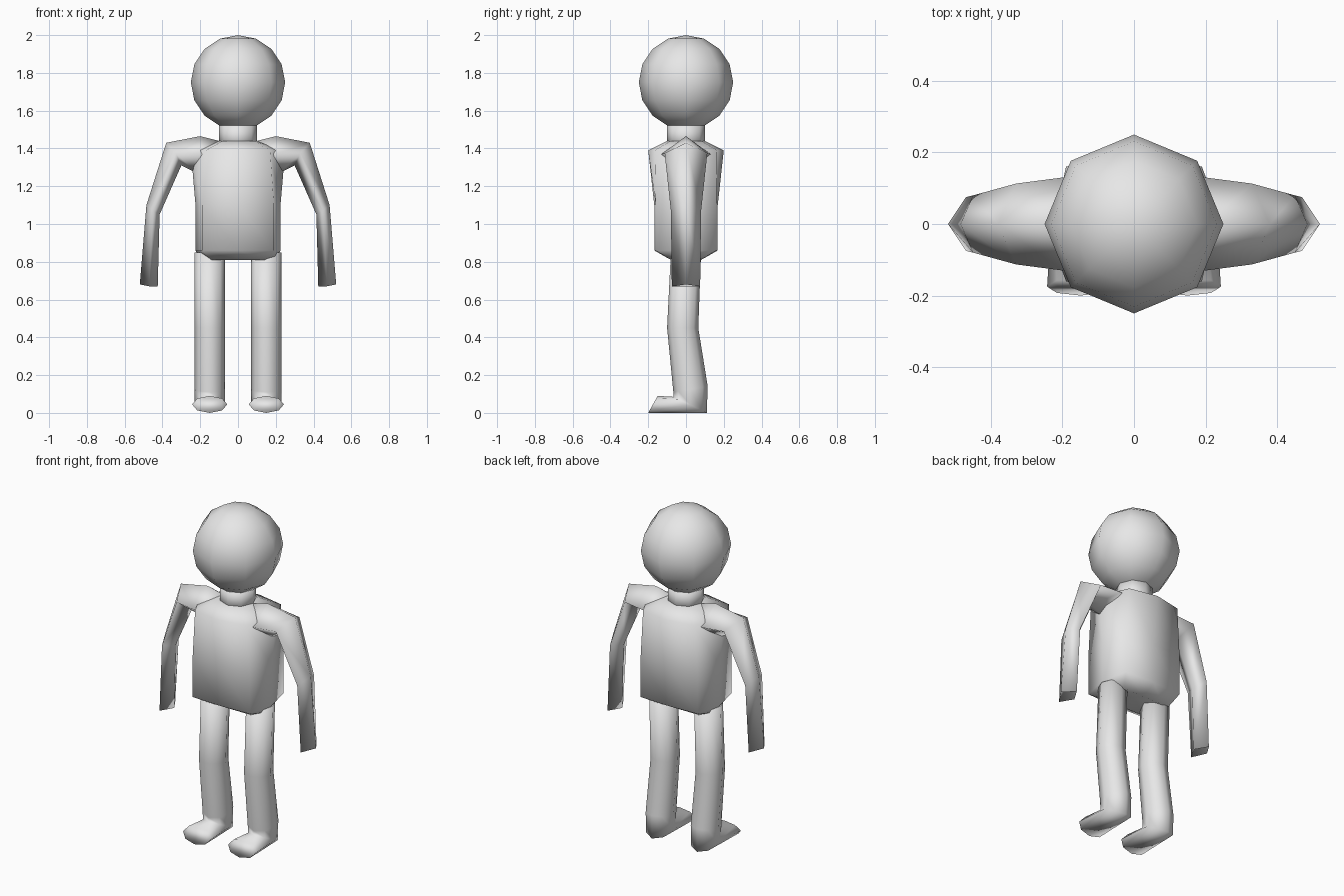
import bpy, bmesh, math

if "Cube" in bpy.data.objects:
    bpy.data.objects.remove(bpy.data.objects["Cube"])

grey = bpy.data.materials.new("plain grey")
grey.diffuse_color = (0.8, 0.8, 0.8, 1)
grey.use_nodes = True
grey.node_tree.nodes["Principled BSDF"].inputs["Base Color"].default_value = grey.diffuse_color


def finish(name, bm):
    bmesh.ops.recalc_face_normals(bm, faces=bm.faces)
    me = bpy.data.meshes.new(name)
    bm.to_mesh(me)
    bm.free()
    me.materials.append(grey)
    for p in me.polygons:
        p.use_smooth = True
    ob = bpy.data.objects.new(name, me)
    bpy.context.collection.objects.link(ob)
    return ob


def loft(name, rings, end=None):
    """Skin rings of equal point count; close the end to a point if given."""
    bm = bmesh.new()
    rows = [[bm.verts.new(p) for p in r] for r in rings]
    n = len(rows[0])
    for a, b in zip(rows, rows[1:]):
        for i in range(n):
            j = (i + 1) % n
            bm.faces.new((a[i], a[j], b[j], b[i]))
    bm.faces.new(rows[0])
    if end:
        tip = bm.verts.new(end)
        for i in range(n):
            bm.faces.new((rows[-1][i], rows[-1][(i + 1) % n], tip))
    else:
        bm.faces.new(rows[-1])
    return finish(name, bm)


def octagon(z, side, cx, cy, depth):
    """Eight-sided body section: side, corner and centre extents."""
    return [(side, 0, z), (cx, cy, z), (0, depth, z), (-cx, cy, z),
            (-side, 0, z), (-cx, -cy, z), (0, -depth, z), (cx, -cy, z)]


# Head: eight-sided ball
bm = bmesh.new()
bmesh.ops.create_uvsphere(bm, u_segments=8, v_segments=8, radius=0.25)
bmesh.ops.translate(bm, verts=bm.verts, vec=(0, 0, 1.75))
finish("head", bm)

# Neck
loft("neck", [octagon(z, 0.1, 0.071, 0.071, 0.1) for z in (1.40, 1.53)])

# Torso, with a raised crotch point underneath
loft("torso", [
    octagon(1.44, 0.10, 0.08, 0.08, 0.10),
    octagon(1.39, 0.25, 0.17, 0.165, 0.20),
    octagon(1.10, 0.225, 0.19, 0.16, 0.168),
    octagon(0.86, 0.225, 0.19, 0.16, 0.168),
    octagon(0.81, 0.20, 0.14, 0.08, 0.08),
], end=(0, 0, 0.84))


def leg_ring(cx, front, back, w):
    """Ring spanning from a front (y, z) point to a back (y, z) point."""
    pts = []
    for i in range(8):
        a = math.tau * i / 8
        t = (1 - math.cos(a)) / 2
        pts.append((cx + w * math.sin(a),
                    front[0] + (back[0] - front[0]) * t,
                    front[1] + (back[1] - front[1]) * t))
    return pts


LEG = [((-0.08, 0.85), (0.08, 0.85), 0.08),
       ((-0.10, 0.45), (0.065, 0.45), 0.08),
       ((-0.067, 0.11), (0.115, 0.14), 0.08),
       ((-0.065, 0.085), (0.11, 0.0), 0.08),
       ((-0.15, 0.09), (-0.20, 0.0), 0.093)]

# Arm sections: outer ridge (x, z), front/back edge (x, y, z), inner ridge (x, z)
ARM = [((0.10, 1.44), (0.10, 0.10, 1.37), (0.10, 1.25)),
       ((0.20, 1.465), (0.20, 0.13, 1.37), (0.22, 1.27)),
       ((0.38, 1.43), (0.33, 0.113, 1.375), (0.30, 1.31)),
       ((0.485, 1.10), (0.45, 0.08, 1.07), (0.415, 1.05)),
       ((0.52, 0.68), (0.47, 0.075, 0.67), (0.425, 0.67))]

for s, side in ((-1, "right"), (1, "left")):
    # Bent leg and foot in one tube
    loft(side + "_leg", [leg_ring(s * 0.15, f, b, w) for f, b, w in LEG])
    # Diamond-section arm with a notched end
    loft(side + "_arm",
         [[(s * o[0], 0, o[1]), (s * m[0], m[1], m[2]),
           (s * i[0], 0, i[1]), (s * m[0], -m[1], m[2])] for o, m, i in ARM],
         end=(s * 0.47, 0, 0.74))
